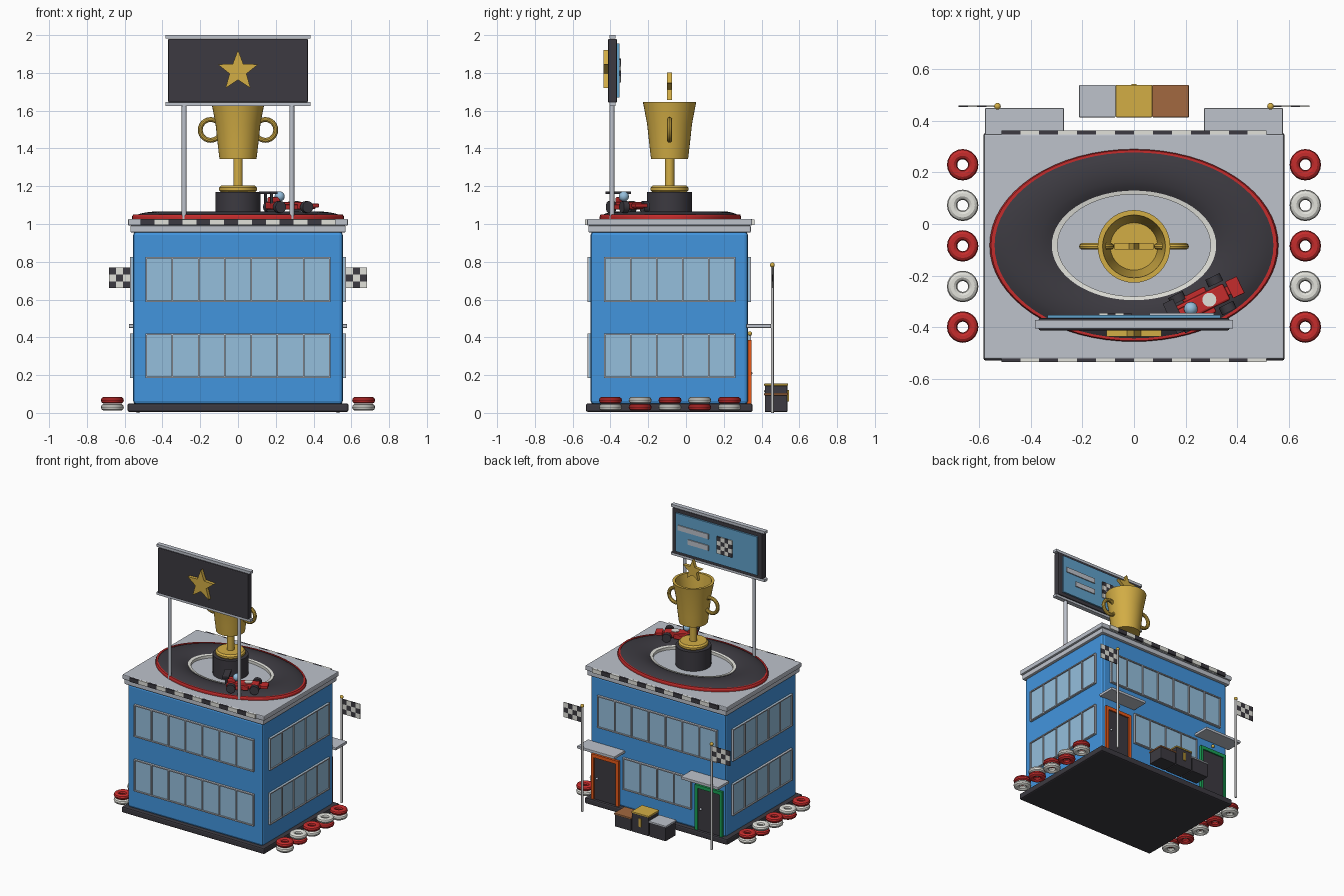
import bpy, bmesh, math
from mathutils import Matrix

if "Cube" in bpy.data.objects:
    bpy.data.objects.remove(bpy.data.objects["Cube"])

def mat(name, *c):
    m = bpy.data.materials.new(name)
    m.diffuse_color = (*c, 1)
    m.use_nodes = True
    m.node_tree.nodes["Principled BSDF"].inputs["Base Color"].default_value = m.diffuse_color
    return m

BLUE = mat("blue", .055, .3, .73)
GLASS = mat("glass", .3, .52, .72)
SCREEN = mat("screen_blue", .12, .36, .6)
DARK = mat("dark", .045, .042, .052)
GOLD = mat("gold", .65, .42, .06)
RED = mat("red", .56, .025, .025)
WHITE = mat("white", .75, .75, .7)
STONE = mat("stone", .51, .54, .6)
BRONZE = mat("bronze", .36, .14, .05)
ORANGE = mat("orange", .8, .1, .01)
GREEN = mat("green", .01, .35, .09)
I = Matrix.Identity(4)
T = lambda x, y, z: Matrix.Translation((x, y, z))
R = lambda deg, axis: Matrix.Rotation(math.radians(deg), 4, axis)

def finish(name, bm, m, mx=I, bevel=0, smooth=False):
    bmesh.ops.recalc_face_normals(bm, faces=bm.faces)
    me = bpy.data.meshes.new(name)
    bm.to_mesh(me)
    bm.free()
    ob = bpy.data.objects.new(name, me)
    bpy.context.collection.objects.link(ob)
    ob.matrix_world = mx
    if m:
        me.materials.append(m)
    if bevel:
        b = ob.modifiers.new("bevel", 'BEVEL')
        b.width, b.segments = bevel, 2
    if smooth:
        bpy.ops.object.select_all(action='DESELECT')
        ob.select_set(True)
        bpy.context.view_layer.objects.active = ob
        bpy.ops.object.shade_smooth_by_angle(angle=math.radians(35))
    return ob

def boxes(name, bounds, m, mx=I, bevel=0):
    bm = bmesh.new()
    for x0, x1, y0, y1, z0, z1 in bounds:
        bmesh.ops.create_cube(bm, size=1, matrix=T((x0+x1)/2, (y0+y1)/2, (z0+z1)/2)
                              @ Matrix.Diagonal((x1-x0, y1-y0, z1-z0, 1)))
    return finish(name, bm, m, mx, bevel)

def lathe(name, profile, m, mx=I, n=32, closed=True):
    """Spin (radius, height) points round z; radius 0 makes a pole."""
    bm = bmesh.new()
    rings = [[bm.verts.new((r*math.cos(2*math.pi*i/n), r*math.sin(2*math.pi*i/n), z))
              for i in range(n)] for r, z in profile]
    count = len(rings) if closed else len(rings)-1
    for a in range(count):
        p, q = rings[a], rings[(a+1) % len(rings)]
        for i in range(n):
            bm.faces.new((p[i], p[(i+1) % n], q[(i+1) % n], q[i]))
    bmesh.ops.remove_doubles(bm, verts=bm.verts, dist=1e-5)
    return finish(name, bm, m, mx, smooth=True)

def cyl(name, r, z0, z1, m, mx=I, n=24):
    return lathe(name, [(0, z0), (r, z0), (r, z1), (0, z1)], m, mx, n, False)

def ball(name, r, m, mx):
    k = 8
    pts = [(r*math.sin(math.pi*i/k), -r*math.cos(math.pi*i/k)) for i in range(k+1)]
    pts[0], pts[-1] = (0, -r), (0, r)
    return lathe(name, pts, m, mx, 16, False)

def torus(name, R0, r, m, mx=I, n=24, k=10):
    return lathe(name, [(R0+r*math.cos(2*math.pi*i/k), r*math.sin(2*math.pi*i/k))
                        for i in range(k)], m, mx, n)

def star(name, r, depth, m, mx):
    bm = bmesh.new()
    vs = []
    for i in range(10):
        a, q = math.pi/2 + i*math.pi/5, r if i % 2 == 0 else r*.42
        vs.append(bm.verts.new((q*math.cos(a), -depth/2, q*math.sin(a))))
    f = bm.faces.new(vs)
    ext = bmesh.ops.extrude_face_region(bm, geom=[f])
    bmesh.ops.translate(bm, vec=(0, depth, 0),
                        verts=[v for v in ext['geom'] if isinstance(v, bmesh.types.BMVert)])
    return finish(name, bm, m, mx)

def checker(name, cols, rows, x0, x1, z0, z1, y0, y1, mx=I):
    w, h = (x1-x0)/cols, (z1-z0)/rows
    for par, m, tag in ((0, DARK, "dark"), (1, WHITE, "white")):
        boxes(f"{name}_{tag}", [(x0+i*w, x0+(i+1)*w, y0, y1, z0+j*h, z0+(j+1)*h)
              for i in range(cols) for j in range(rows) if (i+j) % 2 == par], m, mx)

def window(name, mx, hw, z0, z1, panes):
    boxes(name+"_glass", [(-hw, hw, -.008, .01, z0, z1)], GLASS, mx)
    t = .008
    bars = [(-hw, hw, -.017, .01, z0, z0+t), (-hw, hw, -.017, .01, z1-t, z1)]
    for i in range(panes+1):
        x = -hw + t/2 + (2*hw-t)*i/panes
        bars.append((x-t/2, x+t/2, -.016, .01, z0, z1))
    boxes(name+"_frame", bars, STONE, mx)

# Building body, plinth and two-step roof slab
CY = -.087
boxes("plinth", [(-.585, .585, -.53, .353, .005, .05)], DARK, bevel=.01)
boxes("walls", [(-.555, .555, -.505, .328, .045, .96)], BLUE, bevel=.018)
boxes("roof_lower_slab", [(-.57, .57, -.517, .343, .955, .992)], STONE, bevel=.006)
boxes("roof_upper_slab", [(-.582, .582, -.524, .35, .992, 1.027)], STONE, bevel=.006)

# Window bands: wall frames have the outside along local -y
front, back = T(0, -.505, 0), T(0, .328, 0) @ R(180, 'Z')
sides = {"right": T(.555, CY, 0) @ R(90, 'Z'), "left": T(-.555, CY, 0) @ R(-90, 'Z')}
for z0, z1, lvl in ((.185, .42, "lower"), (.588, .825, "upper")):
    window(f"front_{lvl}_window", front, .49, z0, z1, 7)
    for s, mx in sides.items():
        window(f"{s}_{lvl}_window", mx, .348, z0, z1, 5)
window("back_upper_window", back, .49, .588, .825, 7)
window("back_lower_window", back, .28, .185, .42, 4)

# Checker strips on the front and back roof edges
checker("front_roof_checker", 14, 1, -.515, .515, .995, 1.025, -.535, -.52)
checker("back_roof_checker", 14, 1, -.515, .515, .995, 1.025, .345, .363)

# Doors, canopies, lamps and flags mirrored left and right on the back
for s, col, side in ((1, ORANGE, "right"), (-1, GREEN, "left")):
    c = s*.425
    boxes(f"{side}_door", [(c-.09, c+.09, .32, .336, .05, .36)], DARK)
    boxes(f"{side}_door_frame", [(c-.112, c-.09, .32, .346, .05, .385),
          (c+.09, c+.112, .32, .346, .05, .385), (c-.112, c+.112, .32, .346, .36, .385)], col)
    ball(f"{side}_door_knob", .009, STONE, T(c+.065, .343, .21))
    ball(f"{side}_door_lamp", .012, GOLD, T(c, .338, .42))
    boxes(f"{side}_canopy", [(c-.153, c+.153, .32, .45, .45, .47)], STONE, bevel=.003)
    cyl(f"{side}_flag_pole", .008, 0, .775, None, T(s*.53, .457, 0), 12)
    ball(f"{side}_flag_finial", .013, GOLD, T(s*.53, .457, .783))
    x0, x1 = sorted((s*.535, s*.682))
    checker(f"{side}_flag", 4, 3, x0, x1, .66, .77, .454, .46)

    # Tyre stacks along each side
    for i in range(5):
        y = -.4 + i*.1575
        for j in range(2):
            torus(f"{side}_tyre_{i}_{j}", .041, .02, RED if (i+j) % 2 else WHITE,
                  T(s*.665, y, .03+j*.037) @ Matrix.Diagonal((1, 1, .95, 1)), 20, 10)

# Winners' podium
for n, x0, x1, h, m in (("silver", -.213, -.071, .12, STONE), ("gold", -.071, .071, .155, GOLD),
                        ("bronze", .071, .213, .105, BRONZE)):
    boxes(f"podium_{n}_block", [(x0+.003, x1-.003, .418, .537, .005, h-.01)], DARK, bevel=.004)
    boxes(f"podium_{n}_top", [(x0, x1, .414, .54, h-.012, h)], m, bevel=.003)
boxes("podium_plaque", [(-.01, .01, .53, .544, .06, .12)], GOLD)

# Oval race track on the roof
oval = T(0, CY+.004, 0) @ Matrix.Diagonal((.555, .37, 1, 1))
prof = [(.56, 1.02), (.56, 1.042)]
prof += [(.56+.43*t/8, 1.042+.024*math.sin(math.pi*t/8)**.7) for t in range(1, 8)]
lathe("track", prof + [(.99, 1.042), (.99, 1.02)], DARK, oval, 64)
lathe("outer_kerb", [(.975, 1.02), (.975, 1.05), (1, 1.05), (1.01, 1.04), (1.01, 1.02)], RED, oval, 64)
lathe("inner_kerb", [(.535, 1.02), (.535, 1.047), (.575, 1.05), (.575, 1.02)], WHITE, oval, 64)

# Trophy
cup = T(0, CY, 0)
cyl("trophy_base", .12, 1.02, 1.17, DARK, cup, 40)
lathe("trophy_collar", [(0, 1.168), (.09, 1.168), (.101, 1.178), (.101, 1.192), (.09, 1.203),
                        (0, 1.203)], GOLD, cup, 32, False)
cyl("trophy_stem", .025, 1.2, 1.35, GOLD, cup)
lathe("trophy_cup", [(0, 1.343), (.098, 1.343), (.107, 1.42), (.119, 1.53), (.141, 1.645),
                     (.122, 1.645), (.107, 1.53), (.092, 1.37), (0, 1.37)], GOLD, cup, 40, False)
for s in (-1, 1):
    torus(f"trophy_handle_{s}", .055, .013, GOLD, T(s*.145, CY, 1.498) @ R(90, 'X'))
star("trophy_star", .08, .025, GOLD, T(0, CY, 1.722))

# Billboard on two posts
for s in (-1, 1):
    cyl(f"billboard_post_{s}", .013, 1.02, 1.64, STONE, T(s*.285, -.392, 0), 16)
boxes("billboard_panel", [(-.37, .37, -.413, -.365, 1.643, 1.98)], DARK, bevel=.006)
boxes("billboard_rails", [(-.385, .385, -.405, -.372, z, z+.019) for z in (1.626, 1.981)], STONE)
star("billboard_star", .112, .026, GOLD, T(0, -.424, 1.81))
boxes("billboard_screen", [(-.335, .335, -.37, -.353, 1.67, 1.955)], SCREEN)
boxes("screen_bars", [(.06, .31, -.36, -.346, 1.835, 1.872), (.06, .23, -.36, -.346, 1.75, 1.787)], STONE)
checker("screen_checker", 4, 4, -.135, -.01, 1.75, 1.875, -.36, -.345)

# Race car, nose along local +x
car = T(.27, -.305, 1.058) @ R(26, 'Z')
boxes("car_body", [(-.125, .1, -.035, .035, .02, .058)], RED, car, .008)
boxes("car_side_pods", [(-.07, .03, -.055, .055, .018, .045)], RED, car, .006)
boxes("car_nose", [(.08, .15, -.018, .018, .022, .046)], RED, car, .005)
boxes("car_front_wing", [(.11, .16, -.036, .036, .03, .05)], RED, car, .003)
boxes("car_engine_cover", [(-.12, -.06, -.02, .02, .05, .085)], RED, car, .008)
boxes("car_rear_wing", [(-.145, -.1, -.065, .065, .1, .114), (-.128, -.115, -.04, -.03, .05, .105),
                        (-.128, -.115, .03, .04, .05, .105)], DARK, car)
ball("car_driver_helmet", .027, GLASS, car @ T(-.055, 0, .088))
cyl("car_hood_disc", .027, .055, .062, WHITE, car @ T(.025, 0, 0))
for u in (-.085, .075):
    for v in (-.06, .06):
        cyl(f"car_wheel_{u}_{v}", .031, -.016, .016, DARK, car @ T(u, v, .032) @ R(90, 'X'), 20)
